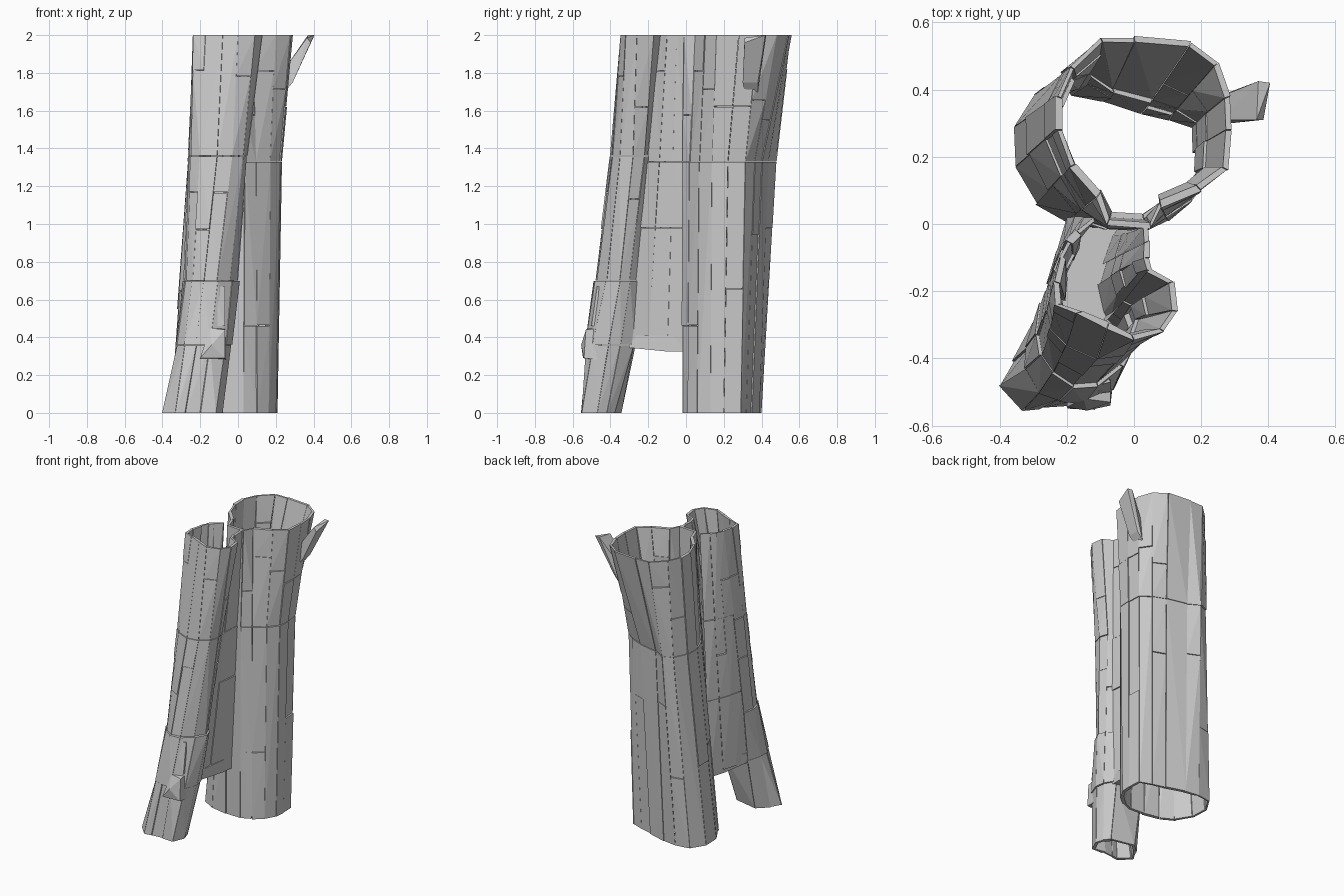
import bpy, bmesh, random
from mathutils import Vector

if "Cube" in bpy.data.objects:
    bpy.data.objects.remove(bpy.data.objects["Cube"])

random.seed(4)


def hull(bm, pts):
    vs = [bm.verts.new(p) for p in pts]
    r = bmesh.ops.convex_hull(bm, input=vs)
    junk = {e for k in ("geom_interior", "geom_unused") for e in r[k]
            if isinstance(e, bmesh.types.BMVert) and e.is_valid and not e.link_faces}
    bmesh.ops.delete(bm, geom=list(junk), context='VERTS')


def finish(bm, name):
    bmesh.ops.dissolve_limit(bm, angle_limit=0.02, verts=bm.verts, edges=bm.edges)
    bmesh.ops.recalc_face_normals(bm, faces=bm.faces)
    me = bpy.data.meshes.new(name)
    bm.to_mesh(me)
    bm.free()
    ob = bpy.data.objects.new(name, me)
    bpy.context.collection.objects.link(ob)


def section(keys, z):
    # outline at height z, blended between the key outlines
    for (za, a), (zb, b) in zip(keys, keys[1:]):
        if z <= zb:
            t = (z - za) / (zb - za)
            return [Vector(p).lerp(Vector(q), t) for p, q in zip(a, b)]
    return [Vector(p) for p in keys[-1][1]]


def bark(name, keys, cuts, thick, closed=True, grow=0.0, centre=None):
    # shell of separate convex bark slabs, with staggered horizontal joints
    bm = bmesh.new()
    n = len(keys[0][1])
    for i in range(n if closed else n - 1):
        zs = list(cuts)
        for a, b in zip(cuts, cuts[1:]):
            if b - a > 0.5 and random.random() < 0.65:
                zs.append(a + (b - a) * random.uniform(0.3, 0.75))
        zs.sort()
        for z0, z1 in zip(zs, zs[1:]):
            push = grow + random.uniform(-0.004, 0.005)
            t = thick * random.uniform(0.75, 1.25)
            pts = []
            for z, dz in ((z0, 0.002 if z0 > 0 else 0), (z1, -0.002 if z1 < 2 else 0)):
                s = section(keys, z)
                c = sum(s, Vector((0, 0))) / n
                if centre:
                    c = Vector(centre(z))
                edge = 0.45 if z in (0, 2) else 1     # thin open rims
                p, q = s[i], s[(i + 1) % n]
                for w in (0.01, 0.99):
                    v = p.lerp(q, w)
                    d = (c - v).normalized()
                    o, m = v - d * push, v + d * t * edge
                    pts += [(o.x, o.y, z + dz), (m.x, m.y, z + dz)]
            hull(bm, pts)
    finish(bm, name)


# Main hollow trunk; its left side tapers in early, the rest flares near the top
main_low = [(.03, -.02), (.10, .01), (.16, .06), (.20, .13), (.205, .20), (.20, .29),
            (.12, .32), (.03, .345), (-.10, .385), (-.20, .40), (-.30, .385), (-.36, .29),
            (-.355, .17), (-.29, .06), (-.20, .01), (-.08, -.015)]
main_top = [(.05, -.01), (.08, .05), (.20, .10), (.28, .16), (.29, .28), (.285, .38),
            (.25, .48), (.17, .54), (0, .555), (-.10, .555), (-.19, .47), (-.23, .38),
            (-.23, .28), (-.19, .17), (-.11, .08), (-.08, 0)]
main_mid = [Vector(a).lerp(Vector(b), .75 if a[0] < -.25 else .5 if a[0] < -.15 else .28)
            for a, b in zip(main_low, main_top)]
bark("main_trunk", [(0, main_low), (1.33, main_mid), (2, main_top)],
     [0, 1.33, 2], .04)

# Leaning front trunk: closed foot, then a shell open toward the rear
foot = [(-.13, -.38), (-.10, -.42), (-.085, -.47), (-.12, -.55), (-.20, -.545),
        (-.28, -.55), (-.33, -.555), (-.40, -.48), (-.36, -.41), (-.29, -.345)]
ankle = [(-.09, -.28), (-.05, -.35), (-.04, -.41), (-.07, -.49), (-.15, -.525),
         (-.22, -.52), (-.28, -.50), (-.32, -.43), (-.315, -.37), (-.285, -.27)]
knee = [(-.06, -.26), (-.02, -.30), (0, -.35), (-.04, -.42), (-.11, -.475),
        (-.18, -.48), (-.24, -.44), (-.275, -.39), (-.285, -.33), (-.275, -.24)]
waist = [(0, -.20), (.03, -.22), (.05, -.28), (.03, -.35), (-.03, -.39),
         (-.11, -.40), (-.20, -.36), (-.25, -.31), (-.262, -.26), (-.25, -.17)]
crown = [(.05, -.13), (.12, -.17), (.13, -.26), (.09, -.32), (0, -.345),
         (-.08, -.31), (-.17, -.265), (-.235, -.24), (-.24, -.17), (-.22, -.09)]
front = [(0, foot), (.36, ankle), (.7, knee), (1.36, waist), (2, crown)]
bark("front_foot", front, [0, .36], .045)
bark("front_knee", front, [.36, .7], .045, closed=False, grow=.006)
bark("front_trunk", front, [.7, 1.36, 2], .04, closed=False)

# Two walls joining the trunks
mid_line = lambda z: (-.17 + .04 * z, -.17 + .03 * z)
bark("right_web", [(.35, [(-.04, 0), (-.06, -.10), (-.08, -.20), (-.075, -.30)]),
                   (2, [(.04, 0), (.045, -.05), (.045, -.10), (.055, -.14)])],
     [.35, .98, 1.33, 2], .035, closed=False, centre=mid_line)
bark("left_web", [(.35, [(-.20, .02), (-.23, -.08), (-.26, -.18), (-.285, -.29)]),
                  (2, [(-.12, .02), (-.17, -.02), (-.20, -.05), (-.225, -.10)])],
     [.35, .85, 1.4, 2], .035, closed=False, centre=mid_line)

# Floor of the web
bm = bmesh.new()
for y0, y1 in ((-.30, -.2), (-.2, -.1), (-.1, -.01)):
    hull(bm, [(x + y * k, y, z) for y in (y0, y1) for x, k in ((-.04, .12), (-.20, .3))
              for z in (.325 - .1 * min(y + .1, 0), .41)])
finish(bm, "web_floor")

# Knot on the front foot
bm = bmesh.new()
hull(bm, [(-.20, -.48, .28), (-.06, -.45, .28), (-.20, -.545, .29), (-.07, -.54, .29),
          (-.14, -.555, .36), (-.07, -.53, .44), (-.15, -.52, .45), (-.07, -.44, .45)])
hull(bm, [(-.14, -.46, .46), (-.07, -.44, .46), (-.14, -.51, .46), (-.07, -.50, .46),
          (-.14, -.49, .67), (-.07, -.47, .67), (-.10, -.40, .67)])
finish(bm, "foot_knot")

# Broken branch stub on the right
bm = bmesh.new()
hull(bm, [(.25, .31, 1.70), (.25, .38, 1.70), (.29, .30, 1.75), (.29, .38, 1.75),
          (.26, .31, 1.84), (.26, .38, 1.84), (.365, .31, 1.985), (.385, .31, 1.96),
          (.37, .425, 2), (.405, .42, 2)])
finish(bm, "branch_stub")
